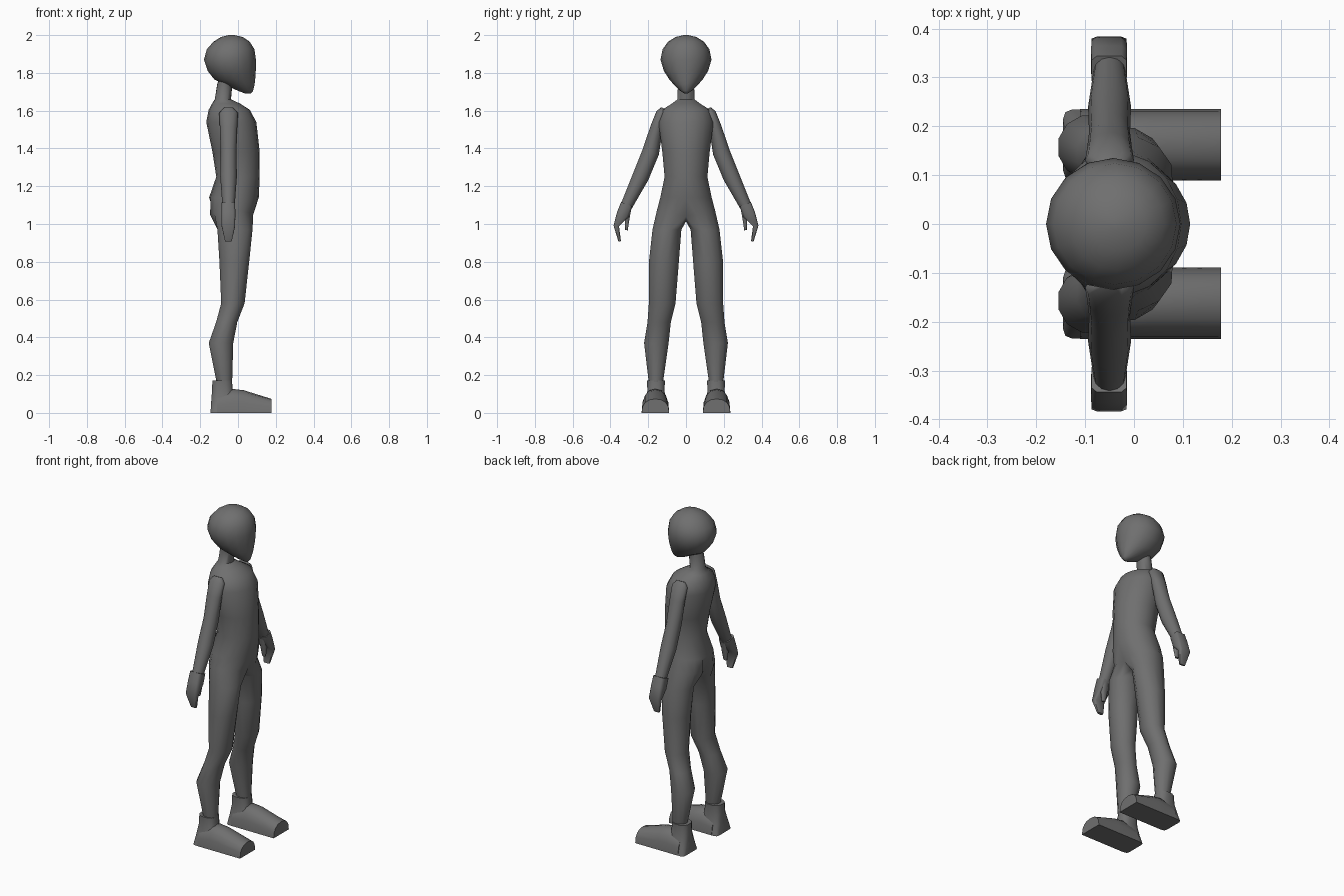
import bpy, bmesh
from math import sin, cos, radians
from mathutils import Vector

if "Cube" in bpy.data.objects:
    bpy.data.objects.remove(bpy.data.objects["Cube"])

GREY = bpy.data.materials.new("dark_grey")
GREY.diffuse_color = (.16, .16, .16, 1)
GREY.use_nodes = True
GREY.node_tree.nodes["Principled BSDF"].inputs["Base Color"].default_value = GREY.diffuse_color


def power(t, p):
    return (1 if t >= 0 else -1) * abs(t) ** p


def ring(c, u, v, angles, p=1.0):
    """Superellipse points around c, spanned by half-axes u and v."""
    c, u, v = Vector(c), Vector(u), Vector(v)
    return [c + u * power(cos(radians(a)), p) + v * power(sin(radians(a)), p) for a in angles]


def even(n, start=0.0):
    return [start + 360 * i / n for i in range(n)]


def level(z, x0, x1, y0, y1, angles, p=1.0):
    """Horizontal ring fitted to an x and y extent."""
    return ring(((x0 + x1) / 2, (y0 + y1) / 2, z), ((x1 - x0) / 2, 0, 0),
                (0, (y1 - y0) / 2, 0), angles, p)


def bridge(bm, a, b, closed=True):
    n = len(a)
    for i in range(n if closed else n - 1):
        j = (i + 1) % n
        bm.faces.new((a[i], a[j], b[j], b[i]))


def finish(name, bm, mirror=True, angle=60):
    bmesh.ops.recalc_face_normals(bm, faces=bm.faces)
    me = bpy.data.meshes.new(name)
    bm.to_mesh(me)
    bm.free()
    me.materials.append(GREY)
    ob = bpy.data.objects.new(name, me)
    bpy.context.collection.objects.link(ob)
    bpy.ops.object.select_all(action='DESELECT')
    ob.select_set(True)
    bpy.context.view_layer.objects.active = ob
    bpy.ops.object.shade_smooth_by_angle(angle=radians(angle))
    if mirror:
        m = ob.modifiers.new("mirror", 'MIRROR')
        m.use_axis = (False, True, False)
        m.merge_threshold = 0.001
    return ob


def loft(name, rings, mirror=True, angle=60):
    bm = bmesh.new()
    loops = [[bm.verts.new(p) for p in r] for r in rings]
    for a, b in zip(loops, loops[1:]):
        bridge(bm, a, b)
    bm.faces.new(loops[0])
    bm.faces.new(loops[-1])
    return finish(name, bm, mirror, angle)


def limb(name, x, stations, n, p=1.0, start=0.0):
    """Loft along a path of (y, z, half depth, half thickness) in the plane x."""
    rings = []
    for i, (y, z, hx, t) in enumerate(stations):
        a = stations[max(i - 1, 0)]
        b = stations[min(i + 1, len(stations) - 1)]
        d = Vector((0, b[0] - a[0], b[1] - a[1])).normalized()
        rings.append(ring((x, y, z), (hx, 0, 0), Vector((0, -d.z, d.y)) * t, even(n, start), p))
    return loft(name, rings)


# Head: rounded skull tapering to a pointed chin
head = [(1.69, .04, .068, .008), (1.705, .0, .08, .03), (1.74, -.075, .088, .066),
        (1.765, -.125, .091, .088), (1.81, -.16, .094, .117), (1.87, -.18, .095, .135),
        (1.925, -.165, .087, .124), (1.965, -.13, .062, .095), (1.99, -.09, .025, .055),
        (2.0, -.05, -.02, .012)]
loft("head", [level(z, a, b, -w, w, even(16)) for z, a, b, w in head], mirror=False)

# Body: half torso with neck, splitting at the crotch into one leg, then mirrored
torso = [(1.80, -.09, -.025, .040), (1.74, -.110, -.030, .044), (1.66, -.123, -.037, .045),
         (1.638, -.137, .010, .075), (1.605, -.155, .062, .128), (1.54, -.168, .097, .148),
         (1.38, -.135, .115, .127), (1.25, -.115, .115, .115), (1.14, -.153, .110, .138)]
legs = [(.97, -.112, .080, .022, .180), (.80, -.101, .062, .035, .199),
        (.58, -.091, .037, .053, .199), (.48, -.118, -.002, .078, .206),
        (.37, -.157, -.023, .090, .224), (.15, -.112, -.030, .122, .197)]
arc = [20 * i for i in range(10)]
bm = bmesh.new()
prev = None
for z, a, b, w in torso:
    cur = [bm.verts.new(p) for p in level(z, a, b, -w, w, arc)]
    if prev:
        bridge(bm, prev, cur, closed=False)
    prev = cur
crotch = level(1.04, -.155, .088, -.157, .157, arc)
for p, a in zip(crotch, arc):
    p.z += .03 * sin(radians(a))
crotch[0].x, crotch[-1].x = .068, -.118
cur = [bm.verts.new(p) for p in crotch]
bridge(bm, prev, cur, closed=False)
prev = cur + [bm.verts.new((x, 0, 1.014)) for x in (-.065, .015)]
for z, a, b, y0, y1 in legs:
    cur = [bm.verts.new(p) for p in level(z, a, b, y0, y1, even(12, -45))]
    bridge(bm, prev, cur)
    prev = cur
bm.faces.new(prev)
for v in bm.verts:
    if abs(v.co.y) < 1e-5:
        v.co.y = 0
finish("torso_and_legs", bm)

# Arms
limb("arm", -.05, [(.118, 1.612, .028, .014), (.130, 1.588, .050, .028), (.155, 1.51, .046, .034),
                   (.187, 1.38, .042, .045), (.24, 1.25, .044, .044), (.318, 1.09, .032, .031)], 12)

# Mitten hands with a separate thumb
limb("hand", -.051, [(.314, 1.105, .037, .033), (.335, 1.05, .038, .034),
                     (.369, .99, .037, .015), (.351, .908, .018, .007)], 8, .4, 22.5)
limb("thumb", -.045, [(.306, 1.085, .022, .018), (.312, 1.025, .020, .013),
                      (.315, .967, .011, .007)], 8, .7, 22.5)

# Feet: ankle cuff with a square heel, and an arched forefoot
loft("ankle", [level(z, a, b, y0, y1, even(12, 15), p) for z, a, b, y0, y1, p in
               [(0, -.146, -.01, .089, .235, .25), (.06, -.143, -.015, .102, .221, .5),
                (.115, -.139, -.027, .113, .206, .7), (.172, -.137, -.030, .110, .207, .8)]])
arch = [22.5 * i for i in range(9)]
loft("foot", [ring((x, .162, 0), (0, .073, 0), (0, 0, h), arch, .85) for x, h in
              [(-.11, .10), (-.03, .127), (.03, .120), (.178, .074)]])
